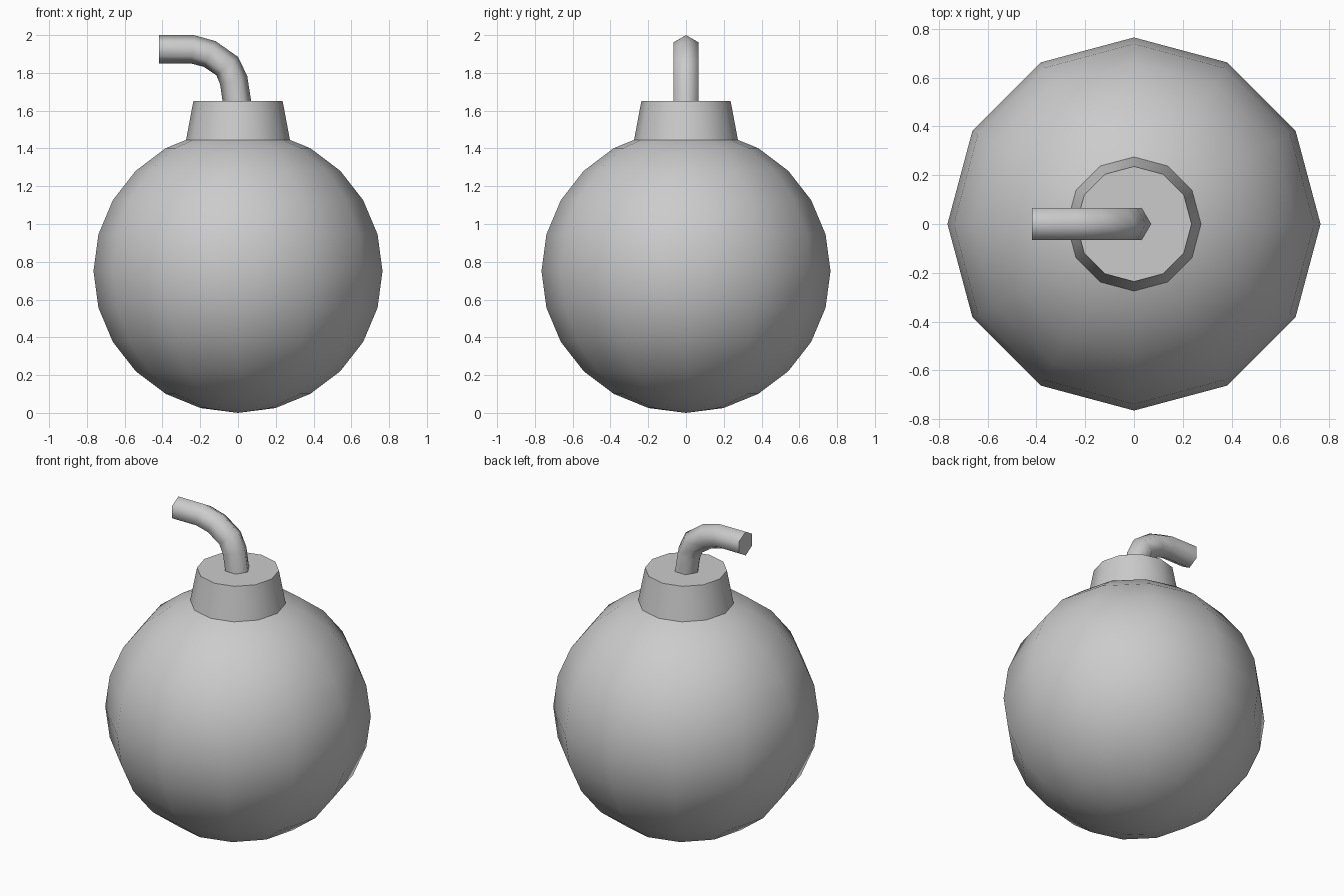
import bpy, bmesh, math
from mathutils import Matrix, Vector

cube = bpy.data.objects.get("Cube")
if cube:
    bpy.data.objects.remove(cube, do_unlink=True)

# One plain grey for the whole model
grey = bpy.data.materials.new("plain_grey")
grey.use_nodes = True
colour = (0.6, 0.6, 0.6, 1)
grey.diffuse_color = colour
grey.node_tree.nodes["Principled BSDF"].inputs["Base Color"].default_value = colour


def finish(name, bm):
    """Turn a bmesh into a smooth object with sharp rims."""
    bmesh.ops.recalc_face_normals(bm, faces=bm.faces)
    mesh = bpy.data.meshes.new(name)
    bm.to_mesh(mesh)
    bm.free()
    mesh.materials.append(grey)
    obj = bpy.data.objects.new(name, mesh)
    bpy.context.collection.objects.link(obj)
    bpy.ops.object.select_all(action='DESELECT')
    obj.select_set(True)
    bpy.context.view_layer.objects.active = obj
    bpy.ops.object.shade_smooth_by_angle(angle=math.radians(65))
    return obj


# Round body
HALF = 0.751
bm = bmesh.new()
bmesh.ops.create_uvsphere(bm, u_segments=12, v_segments=12, radius=0.765)
bmesh.ops.scale(bm, vec=(1, 1, HALF / 0.765), verts=bm.verts)
bmesh.ops.translate(bm, vec=(0, 0, HALF), verts=bm.verts)
finish("body", bm)

# Tapered neck
LOW, HIGH = 1.445, 1.652
bm = bmesh.new()
bmesh.ops.create_cone(bm, cap_ends=True, segments=12, radius1=0.275, radius2=0.236,
                      depth=HIGH - LOW, matrix=Matrix.Translation((0, 0, (LOW + HIGH) / 2)))
finish("neck", bm)

# Bent fuse: a six-sided ring swept along a path in the xz plane
RADIUS, SIDES = 0.075, 6
path = [Vector((x, 0, z)) for x, z in (
    (0, 1.61), (-0.023, 1.762), (-0.057, 1.836),
    (-0.15, 1.9), (-0.242, 1.925), (-0.418, 1.925))]
bm = bmesh.new()
rings = []
for i, point in enumerate(path):
    before = (point - path[max(i - 1, 0)]).normalized()
    after = (path[min(i + 1, len(path) - 1)] - point).normalized()
    tangent = (before + after).normalized()
    side = Vector((0, 1, 0))
    outward = side.cross(tangent)
    ring = []
    for k in range(SIDES):
        a = math.tau * k / SIDES
        ring.append(bm.verts.new(point + RADIUS * (math.cos(a) * outward + math.sin(a) * side)))
    rings.append(ring)
for lower, upper in zip(rings, rings[1:]):
    for k in range(SIDES):
        n = (k + 1) % SIDES
        bm.faces.new((lower[k], lower[n], upper[n], upper[k]))
bm.faces.new(rings[0])
bm.faces.new(rings[-1])
finish("fuse", bm)
